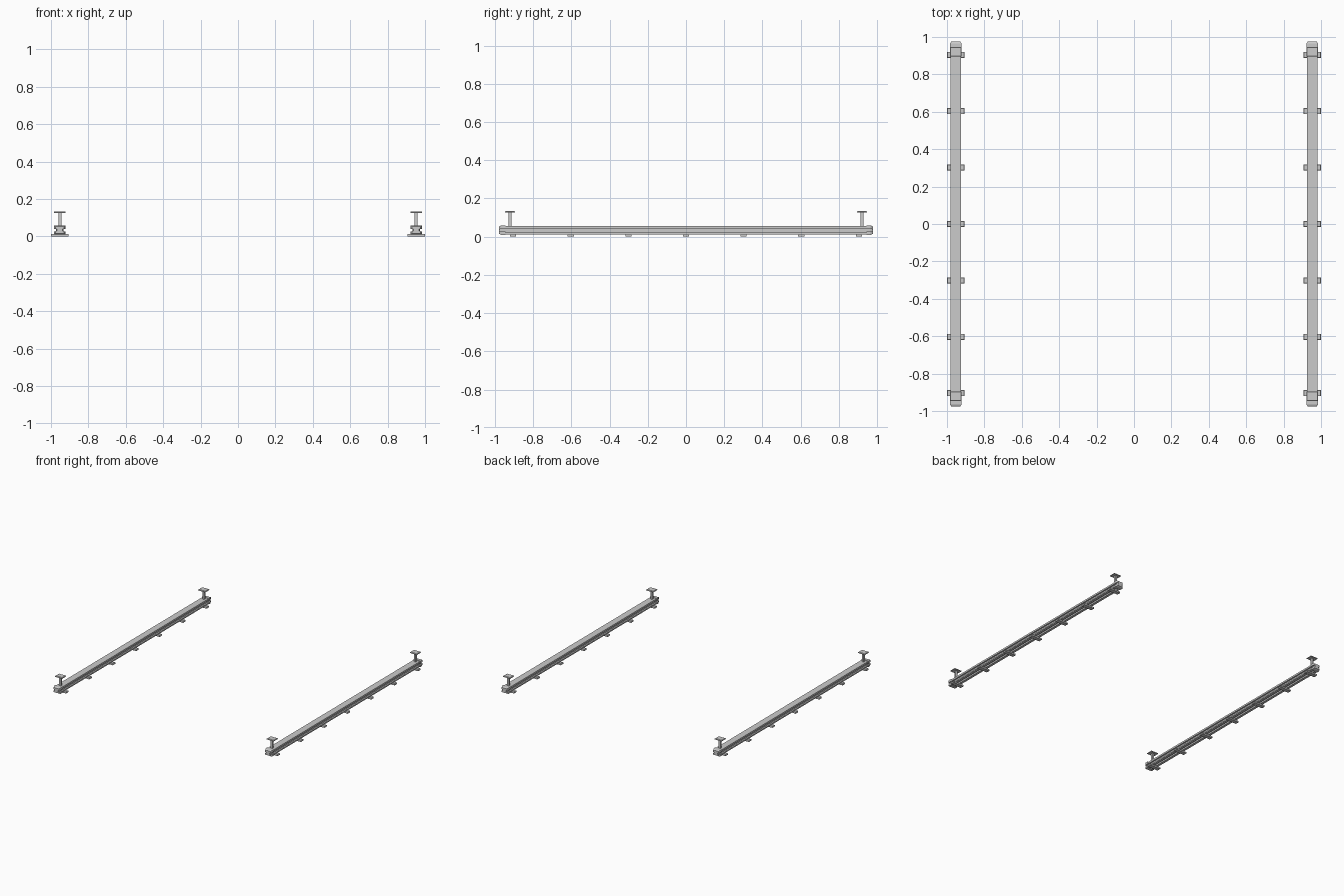
import bpy, bmesh

if "Cube" in bpy.data.objects:
    bpy.data.objects.remove(bpy.data.objects["Cube"])

RAIL_X = 0.953


def mesh_object(name, bm):
    bmesh.ops.recalc_face_normals(bm, faces=bm.faces)
    mesh = bpy.data.meshes.new(name)
    bm.to_mesh(mesh)
    bm.free()
    ob = bpy.data.objects.new(name, mesh)
    bpy.context.collection.objects.link(ob)
    return ob


def stack(name, cx, cy, levels):
    """Rectangular column lofted through (half_x, half_y, z) levels."""
    bm = bmesh.new()
    rings = [[bm.verts.new((cx + sx * hx, cy + sy * hy, z))
              for sx, sy in ((-1, -1), (1, -1), (1, 1), (-1, 1))]
             for hx, hy, z in levels]
    for a, b in zip(rings, rings[1:]):
        for i in range(4):
            j = (i + 1) % 4
            bm.faces.new((a[i], a[j], b[j], b[i]))
    bm.faces.new(rings[0])
    bm.faces.new(rings[-1])
    return mesh_object(name, bm)


def loft_y(name, cx, half, sections):
    """Mirror a half profile in x and loft it along y; sections are (y, scale)."""
    profile = half + [(-x, z) for x, z in reversed(half) if x > 0]
    zc = 0.034
    bm = bmesh.new()
    rings = [[bm.verts.new((cx + x * s, y, zc + (z - zc) * s)) for x, z in profile]
             for y, s in sections]
    n = len(profile)
    for a, b in zip(rings, rings[1:]):
        for i in range(n):
            j = (i + 1) % n
            bm.faces.new((a[i], a[j], b[j], b[i]))
    bm.faces.new(rings[0])
    bm.faces.new(rings[-1])
    return mesh_object(name, bm)


# Right half of the extruded rail: bottom channel, side grooves, flat top
rail_half = [(0.007, 0.024), (0.007, 0.012), (0.027, 0.012), (0.027, 0.022),
             (0.015, 0.022), (0.015, 0.041), (0.027, 0.041), (0.027, 0.055)]
# Right half of the end cap, notched at the sides
cap_half = [(0.030, 0.010), (0.030, 0.026), (0.020, 0.026),
            (0.020, 0.040), (0.030, 0.040), (0.030, 0.059)]

for side, label in ((-1, "left"), (1, "right")):
    x = side * RAIL_X
    loft_y(f"{label}_rail", x, rail_half, [(-0.95, 1), (0.95, 1)])

    # Cross feet under the rail
    for i in range(-3, 4):
        stack(f"{label}_foot", x, i * 0.3015,
              [(0.047, 0.016, 0), (0.047, 0.016, 0.010), (0.045, 0.014, 0.013)])

    for end in (-1, 1):
        # Tapered end caps
        loft_y(f"{label}_end_cap", x, cap_half,
               [(end * 0.943, 1), (end * 0.966, 1), (end * 0.977, 0.78)])
        # Posts with square top plates
        stack(f"{label}_post", x, end * 0.921,
              [(0.008, 0.008, 0.050), (0.008, 0.008, 0.127)])
        stack(f"{label}_top_plate", x, end * 0.921,
              [(0.032, 0.026, 0.126), (0.032, 0.026, 0.131), (0.028, 0.022, 0.134)])
